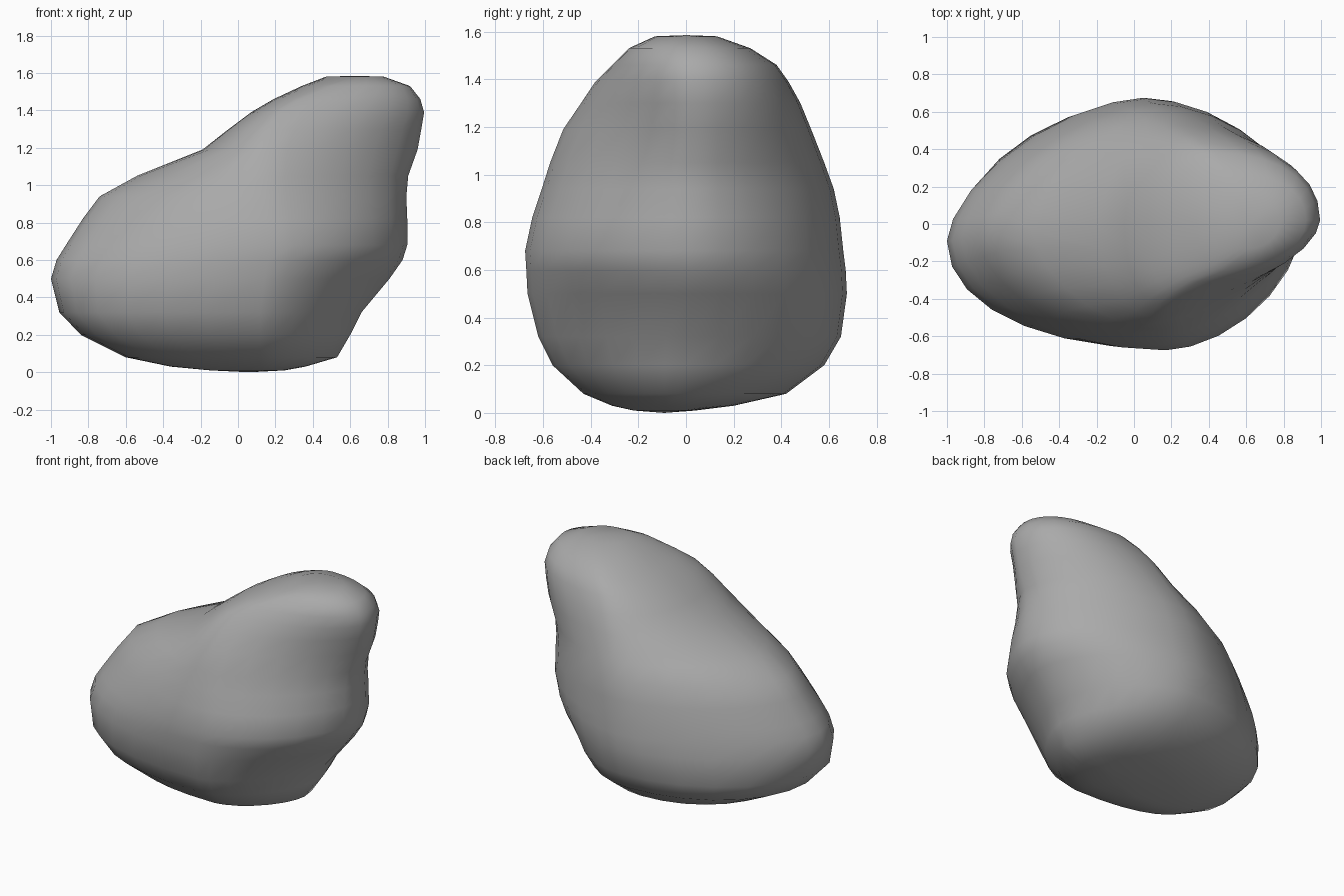
import bpy, bmesh, math

if "Cube" in bpy.data.objects:
    bpy.data.objects.remove(bpy.data.objects["Cube"])

# Cross-sections: z, left x, right x, front y, back y,
# x of front bulge, x of back bulge, roundness of the front right corner
SECTIONS = [
    (0.01, -0.15, 0.25, -0.22, 0.04, 0.12, 0.05, 1.8),
    (0.03, -0.36, 0.36, -0.31, 0.20, 0.12, 0.05, 1.7),
    (0.08, -0.60, 0.53, -0.43, 0.42, 0.12, 0.05, 1.6),
    (0.20, -0.84, 0.60, -0.56, 0.58, 0.12, 0.05, 1.55),
    (0.32, -0.955, 0.66, -0.62, 0.65, 0.12, 0.05, 1.55),
    (0.50, -1.00, 0.81, -0.665, 0.675, 0.14, 0.05, 1.6),
    (0.60, -0.97, 0.88, -0.67, 0.67, 0.16, 0.07, 1.7),
    (0.68, -0.92, 0.905, -0.675, 0.66, 0.17, 0.07, 1.75),
    (0.82, -0.83, 0.905, -0.645, 0.645, 0.16, 0.1, 1.67),
    (0.94, -0.74, 0.90, -0.605, 0.62, 0.14, 0.13, 1.6),
    (1.05, -0.54, 0.91, -0.57, 0.58, 0.15, 0.18, 1.5),
    (1.19, -0.19, 0.96, -0.515, 0.525, 0.16, 0.25, 1.45),
    (1.30, -0.05, 0.98, -0.44, 0.48, 0.19, 0.31, 1.55),
    (1.39, 0.07, 0.995, -0.38, 0.43, 0.24, 0.37, 1.7),
    (1.46, 0.19, 0.975, -0.31, 0.38, 0.34, 0.44, 1.85),
    (1.53, 0.34, 0.92, -0.24, 0.27, 0.50, 0.54, 2.0),
    (1.58, 0.47, 0.78, -0.13, 0.13, 0.62, 0.62, 2.0),
]
SEGMENTS = 28

# Roundness of the other three corners, as (z, value) steps
FRONT_LEFT = [(0.3, 2.35), (0.5, 2.1), (0.9, 1.75), (1.1, 1.7), (1.3, 2.3)]
BACK_LEFT = [(0.2, 2.0), (0.5, 1.6), (0.95, 1.6), (1.3, 1.9)]
BACK_RIGHT = [(0.3, 1.95), (0.6, 1.8), (1.0, 1.8), (1.4, 2.2)]


def blend(z, steps):
    """Piecewise linear value, clamped at both ends."""
    if z <= steps[0][0]:
        return steps[0][1]
    for (z0, a), (z1, b) in zip(steps, steps[1:]):
        if z <= z1:
            return a + (b - a) * (z - z0) / (z1 - z0)
    return steps[-1][1]


def section_point(section, angle):
    z, left, right, front, back, front_x, back_x, corner = section
    c, s = math.cos(angle), math.sin(angle)
    # the left end points slightly forward
    tip = blend(z, [(0, -0.06), (0.4, 0.0)])
    tip += 0.02 if c > 0 else blend(z, [(0.6, -0.09), (1.3, 0.0)])
    bulge_x = front_x if s < 0 else back_x
    end_x = right if c > 0 else left
    side_y = front if s < 0 else back
    if c > 0:
        p = corner if s < 0 else blend(z, BACK_RIGHT)
    else:
        p = blend(z, FRONT_LEFT if s < 0 else BACK_LEFT)
    x = bulge_x + (end_x - bulge_x) * abs(c) ** (2 / p)
    y = tip + (side_y - tip) * abs(s) ** (2 / p)
    return x, y, z


# Boulder body lofted through the sections
bm = bmesh.new()
rings = []
for section in SECTIONS:
    rings.append([bm.verts.new(section_point(section, 2 * math.pi * i / SEGMENTS))
                  for i in range(SEGMENTS)])
for lower, upper in zip(rings, rings[1:]):
    for i in range(SEGMENTS):
        j = (i + 1) % SEGMENTS
        bm.faces.new((lower[i], lower[j], upper[j], upper[i]))

# Closed underside and crown
for ring, z in ((rings[0][::-1], 0.0), (rings[-1], 1.585)):
    centre = bm.verts.new((sum(v.co.x for v in ring) / SEGMENTS,
                           sum(v.co.y for v in ring) / SEGMENTS, z))
    for i in range(SEGMENTS):
        bm.faces.new((ring[i], ring[(i + 1) % SEGMENTS], centre))
bmesh.ops.recalc_face_normals(bm, faces=bm.faces)

mesh = bpy.data.meshes.new("boulder")
bm.to_mesh(mesh)
bm.free()
mesh.shade_smooth()
boulder = bpy.data.objects.new("boulder", mesh)
bpy.context.collection.objects.link(boulder)

# Mid grey stone
stone = bpy.data.materials.new("stone")
stone.diffuse_color = (0.4, 0.4, 0.4, 1)
stone.use_nodes = True
stone.node_tree.nodes["Principled BSDF"].inputs["Base Color"].default_value = stone.diffuse_color
mesh.materials.append(stone)
